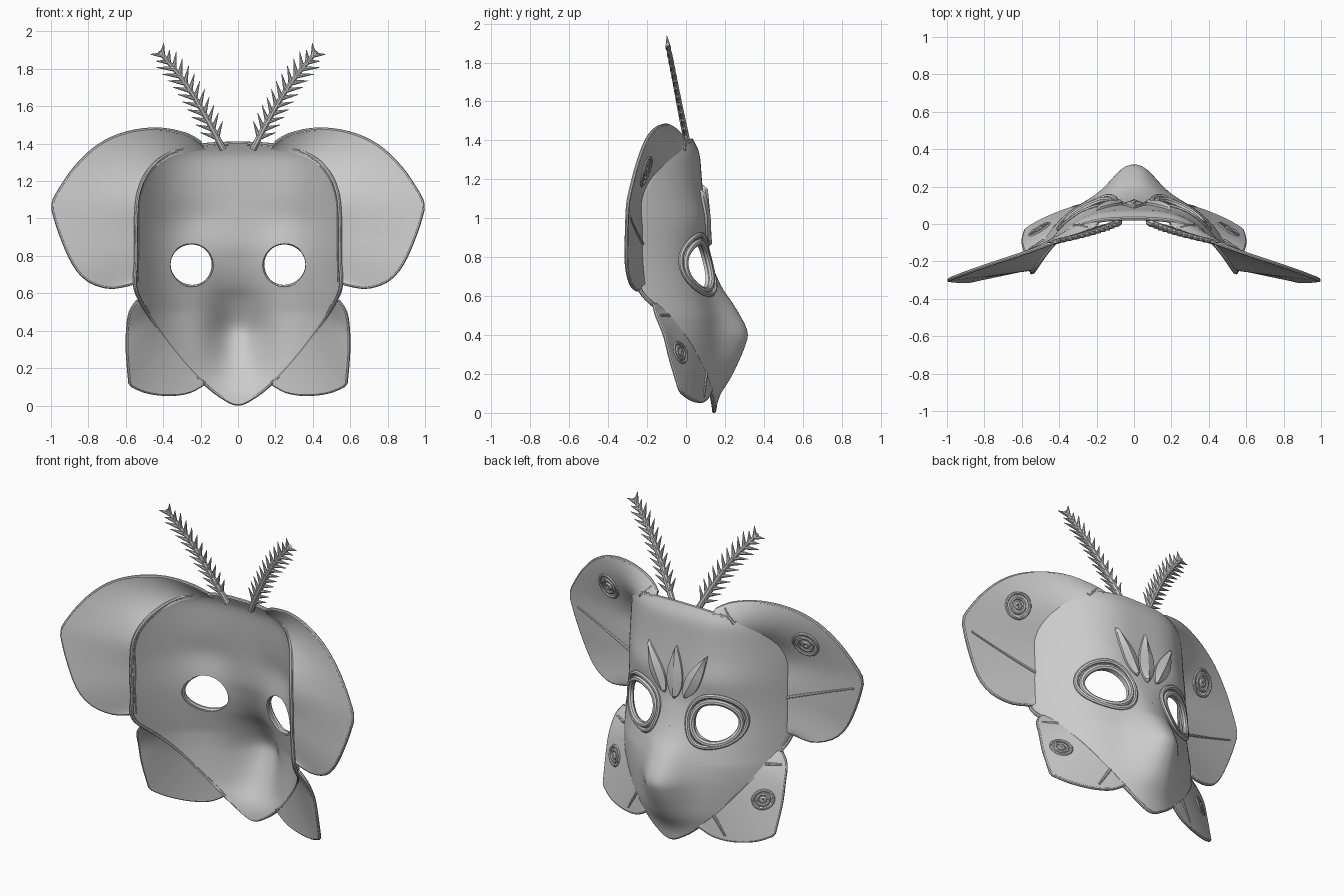
import bpy, bmesh, math
from mathutils import Vector

if "Cube" in bpy.data.objects:
    bpy.data.objects.remove(bpy.data.objects["Cube"])

def spline(pts, n, closed=False):
    """Catmull-Rom through pts, n samples per segment."""
    P = [Vector(p) for p in pts]
    m = len(P)
    g = (lambda i: P[i % m]) if closed else (lambda i: P[max(0, min(m - 1, i))])
    out = []
    for i in range(m if closed else m - 1):
        a, b, c, d = g(i - 1), g(i), g(i + 1), g(i + 2)
        for k in range(n):
            t = k / n
            out.append(0.5 * (2 * b + (c - a) * t + (2 * a - 5 * b + 4 * c - d) * t * t
                              + (3 * b - a - 3 * c + d) * t ** 3))
    if not closed:
        out.append(P[-1])
    return out

def resample(pts, n):
    """n+1 points evenly spaced along a polyline."""
    L = [0]
    for a, b in zip(pts, pts[1:]):
        L.append(L[-1] + (b - a).length)
    out, j = [], 0
    for i in range(n + 1):
        s = L[-1] * i / n
        while j < len(pts) - 2 and L[j + 1] < s:
            j += 1
        out.append(pts[j].lerp(pts[j + 1], (s - L[j]) / (L[j + 1] - L[j])))
    return out

def table(pts):
    s = spline(pts, 12)
    def f(z):
        for a, b in zip(s, s[1:]):
            if z <= b[0]:
                return a[1] + (b[1] - a[1]) * (z - a[0]) / (b[0] - a[0])
        return s[-1][1]
    return f

# Face surface: y as a function of x and z
base = table([(-.1, .15), (0, .155), (.1, .165), (.2, .18), (.4, .17), (.6, .135), (.8, .108),
              (1, .1), (1.2, .083), (1.33, .07), (1.4, .04), (1.5, 0)])
nose = table([(-.1, 0), (.02, 0), (.1, .015), (.25, .085), (.34, .127), (.42, .148),
              (.55, .105), (.65, .055), (.78, .02), (.95, 0), (1.5, 0)])

def face(x, z):
    x = abs(x)
    w = max(0, min(1, (z - .15) / .35))
    drop = (1 - w) * 1.2 * x * x + w * 2.15 * x ** 3
    dent = .015 * math.exp(-((x - .25) / .12) ** 2 - ((z - .75) / .13) ** 2)
    brow = .012 * math.exp(-((x - .26) / .16) ** 2 - ((z - 1.0) / .09) ** 2)
    return base(z) - drop + nose(z) * math.exp(-(x / .145) ** 2.3) - dent + brow

def finish(ob, angle=40):
    bpy.context.view_layer.update()
    me = bpy.data.meshes.new_from_object(ob.evaluated_get(bpy.context.evaluated_depsgraph_get()))
    new = bpy.data.objects.new("part", me)
    bpy.context.collection.objects.link(new)
    name = ob.name
    bpy.data.objects.remove(ob)
    new.name = name
    bpy.ops.object.select_all(action='DESELECT')
    new.select_set(True)
    bpy.context.view_layer.objects.active = new
    bpy.ops.object.shade_smooth_by_angle(angle=math.radians(angle))
    return new

def mesh(name, verts, faces):
    me = bpy.data.meshes.new(name)
    me.from_pydata([tuple(v) for v in verts], [], faces)
    bm = bmesh.new()
    bm.from_mesh(me)
    bmesh.ops.remove_doubles(bm, verts=bm.verts, dist=1e-5)
    bmesh.ops.recalc_face_normals(bm, faces=bm.faces)
    bm.to_mesh(me)
    bm.free()
    ob = bpy.data.objects.new(name, me)
    bpy.context.collection.objects.link(ob)
    return ob

def grid(rows, wrap=False):
    n = len(rows[0])
    return [v for r in rows for v in r], [
        (i * n + j, i * n + (j + 1) % n, (i + 1) * n + (j + 1) % n, (i + 1) * n + j)
        for i in range(len(rows) - 1) for j in range(n if wrap else n - 1)]

def tubes(name, paths, r, closed=False, taper=1):
    cu = bpy.data.curves.new(name, 'CURVE')
    cu.dimensions = '3D'
    cu.bevel_depth, cu.bevel_resolution, cu.use_fill_caps = r, 2, True
    for p in paths:
        s = cu.splines.new('POLY')
        s.points.add(len(p) - 1)
        for i, q in enumerate(p):
            s.points[i].co = (*q, 1)
            s.points[i].radius = 1 + (taper - 1) * i / (len(p) - 1)
        s.use_cyclic_u = closed
    ob = bpy.data.objects.new(name, cu)
    bpy.context.collection.objects.link(ob)
    return finish(ob)

def mir(pts, s):
    return [Vector((p[0] * s, p[1], p[2])) for p in pts]

# Mask shell with front and back layers
half = [(0, 1.4), (.2, 1.39), (.36, 1.35), (.47, 1.265), (.53, 1.14), (.545, .98), (.545, .78),
        (.55, .64), (.51, .54), (.42, .40), (.3, .245), (.19, .13), (.09, .05), (0, .01)]
outline = spline(half + [(-x, z) for x, z in half[-2:0:-1]], 7, True)
def layer(r, d):
    return [Vector((p.x * r, face(p.x * r, .7 + (p.y - .7) * r) - d, .7 + (p.y - .7) * r)) for p in outline]
R = [.002] + [i / 30 for i in range(1, 31)]
mask = mesh("mask_shell", *grid([layer(r, 0) for r in R] + [layer(r, .022) for r in R[::-1]] + [layer(R[0], 0)], True))

# Eye openings
def eye(a, s):
    d = (a - math.radians(240) + math.pi) % (2 * math.pi) - math.pi
    k = s * (1 + .15 * (s - 1) / .3 * math.exp(-(d / .5) ** 2))
    return .25 + .118 * k * math.cos(a), .75 + .06 * (s - 1) + .115 * k * math.sin(a)
A = [i * math.pi / 24 for i in range(48)]
for s in (1, -1):
    rows = [[Vector((eye(a, 1)[0] * s, y, eye(a, 1)[1])) for a in A] for y in (-.6, .6)]
    v, f = grid(rows, True)
    cut = mesh("eye_cutter", v, f + [tuple(range(48)), tuple(range(48, 96))])
    cut.hide_render = True
    m = mask.modifiers.new("eye", 'BOOLEAN')
    m.operation, m.solver, m.object = 'DIFFERENCE', 'EXACT', cut
finish(mask)
for o in [o for o in bpy.data.objects if o.name.startswith("eye_cutter")]:
    bpy.data.objects.remove(o)

# Rims around the mask and the eyes
tubes("mask_rim", [[p - Vector((0, .011, 0)) for p in layer(1, 0)]], .011, True)
for sc, r in ((1.07, .017), (1.28, .014)):
    tubes("eye_rim", [[Vector((s * eye(a, sc)[0], face(*eye(a, sc)) + .004, eye(a, sc)[1])) for a in A]
                      for s in (1, -1)], r, True)

# Wings lofted from the mask edge to their outer outline
def wing(name, inner, outer, sharp):
    ins = resample([Vector((p[0], face(p[0], p[1]) - .015, p[1])) for p in spline(inner, 8)], 40)
    pts = []
    for a, b in zip(sharp, sharp[1:]):
        pts += spline(outer[a:b + 1], 8)[:-1]
    pts.append(Vector(outer[-1]))
    out = resample(pts, 40)
    rows = [[a.lerp(b, k / 10) for a, b in zip(ins, out)] for k in range(11)]
    for s in (1, -1):
        v, f = grid([mir(r, s) for r in rows])
        ob = mesh(name, v, f)
        m = ob.modifiers.new("thickness", 'SOLIDIFY')
        m.thickness, m.offset = .018, 0
        finish(ob)
        tubes(name + "_edge", [mir(out, s)], .01)
    def surf(x, z):    # nearest lofted points, used to seat details
        best = sorted(((p.x - x) ** 2 + (p.z - z) ** 2, p.y) for r in rows for p in r)[:4]
        w = [1 / (d + 1e-5) for d, _ in best]
        return sum(q * y for q, (_, y) in zip(w, best)) / sum(w)
    return surf

up = wing("upper_wing", [(.18, 1.375), (.36, 1.33), (.47, 1.24), (.525, 1.1), (.53, .9), (.535, .66)],
          [(.2, -.01, 1.405), (.28, -.05, 1.45), (.43, -.1, 1.477), (.6, -.16, 1.455), (.75, -.21, 1.385),
           (.88, -.255, 1.26), (.985, -.295, 1.1), (.99, -.3, 1.05), (.95, -.305, .92), (.88, -.305, .76),
           (.8, -.285, .67), (.69, -.255, .633), (.6, -.24, .645), (.545, -.23, .66)], [0, 6, 7, 13])
lo = wing("lower_wing", [(.51, .56), (.42, .415), (.3, .26), (.17, .125)],
          [(.535, -.165, .56), (.575, -.15, .5), (.59, -.11, .4), (.591, -.08, .28), (.577, -.03, .113),
           (.49, .02, .075), (.37, .07, .06), (.26, .105, .075), (.17, .13, .125)], [0, 4, 8])

# Eyespot rings and veins on the wings
C = [i * math.pi / 14 for i in range(28)]
for name, surf, cx, cz, R0 in (("upper", up, .67, 1.24, .07), ("lower", lo, .505, .31, .05)):
    for k, r in ((1, .009), (.6, .009), (.2, .012)):
        ring = [(cx + R0 * k * math.cos(a), cz + R0 * k * math.sin(a)) for a in C]
        tubes(name + "_spot", [mir([(x, surf(x, z) + .01, z) for x, z in ring], s) for s in (1, -1)], r, True)
for surf, (x0, z0), (x1, z1) in ((up, (.53, .87), (.94, 1.01)), (up, (.32, 1.35), (.25, 1.425)),
                                 (lo, (.48, .5), (.56, .5)), (lo, (.26, .2), (.33, .085))):
    line = [(x0 + (x1 - x0) * i / 10, z0 + (z1 - z0) * i / 10) for i in range(11)]
    tubes("wing_vein", [mir([(x, surf(x, z) + .008, z) for x, z in line], s) for s in (1, -1)], .01, taper=.6)

# Forehead leaves: ridged pointed ovals
def leaf(x0, z0, x1, z1, w):
    ax = Vector((x1 - x0, z1 - z0))
    n = Vector((ax.y, -ax.x)).normalized()
    rows = []
    for i in range(17):
        t = i / 16
        q = math.sin(math.pi * t ** .75) if 0 < i < 16 else 0
        row = []
        for k, lift in ((-1, -.01), (-1, .012), (0, .026), (1, .012), (1, -.01)):
            p = Vector((x0, z0)) + ax * t + n * k * w * q
            row.append(Vector((p.x, face(*p) + (lift if q else .004), p.y)))
        rows.append(row)
    finish(mesh("forehead_leaf", *grid(rows)), 20)
leaf(0, .85, 0, 1.17, .052)
for s in (1, -1):
    leaf(s * .065, .87, s * .2, 1.15, .045)

# Feathered antennae
for s in (1, -1):
    stem = mir(spline([(.08, .01, 1.37), (.17, -.025, 1.54), (.28, -.06, 1.72), (.42, -.095, 1.893)], 8), s)
    tubes("antenna_stem", [stem], .019, taper=.6)
    pts = resample(stem, 26)
    barbs = []
    for i in range(3, 27, 2):
        d = (pts[i] - pts[i - 1]).normalized()
        side = d.cross(Vector((0, 1, 0))).normalized()
        L = .095 if i < 22 else .065
        for q in (1, -1):
            barbs.append([pts[i], pts[i] + (d * .68 + side * q * .72) * L])
    tubes("antenna_barbs", barbs, .015, taper=.1)
